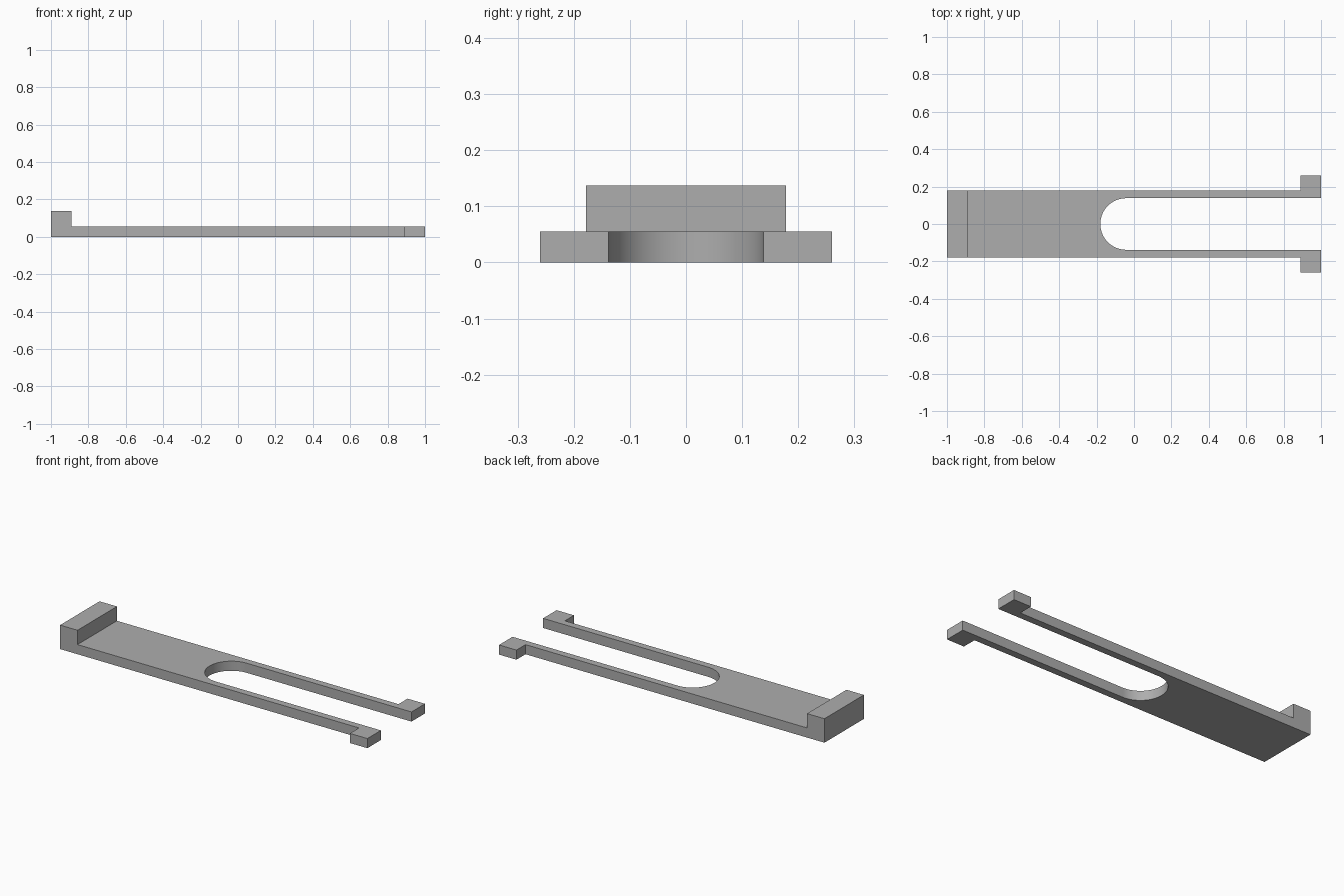
import bpy, bmesh, math

if "Cube" in bpy.data.objects:
    bpy.data.objects.remove(bpy.data.objects["Cube"], do_unlink=True)

THICK, STOP_TOP = 0.055, 0.137
STOP_X, HOOK_X = -0.89, 0.89
HALF, HOOK_HALF, SLOT = 0.178, 0.26, 0.138
ARC_X = -0.18 + SLOT
STEPS = 32

# Single grey plastic
grey = bpy.data.materials.new("grey")
grey.use_nodes = True
colour = (0.42, 0.42, 0.42, 1)
grey.diffuse_color = colour
grey.node_tree.nodes["Principled BSDF"].inputs["Base Color"].default_value = colour

# Half outline of the fork: outer edge, hook, then back along the slot
outer = [(STOP_X, HALF), (HOOK_X, HALF), (HOOK_X, HOOK_HALF), (1, HOOK_HALF), (1, SLOT)]
arc = [(ARC_X - SLOT * math.sin(math.pi * i / STEPS),
        SLOT * math.cos(math.pi * i / STEPS)) for i in range(STEPS + 1)]
outline = outer + arc + [(x, -y) for x, y in reversed(outer)]

bm = bmesh.new()
verts = [bm.verts.new((x, y, 0)) for x, y in outline]
fork = bm.faces.new(verts)
tail = [bm.verts.new((-1, y, 0)) for y in (-HALF, HALF)]
stop = bm.faces.new([verts[0], verts[-1]] + tail)


def raise_faces(faces, height, keep):
    """Extrude faces upward and return the new top faces."""
    geom = bmesh.ops.extrude_face_region(bm, geom=faces, use_keep_orig=keep)["geom"]
    bmesh.ops.translate(bm, vec=(0, 0, height),
                        verts=[g for g in geom if isinstance(g, bmesh.types.BMVert)])
    return [g for g in geom if isinstance(g, bmesh.types.BMFace)]


# Plate thickness, then the raised stop block at the tail
tops = raise_faces([fork, stop], THICK, True)
tail_top = min(tops, key=lambda f: f.calc_center_median().x)
raise_faces([tail_top], STOP_TOP - THICK, False)
for f in [f for f in bm.faces if not f.is_valid]:
    bm.faces.remove(f)

# Merge coplanar side and bottom faces
bmesh.ops.recalc_face_normals(bm, faces=bm.faces[:])
bmesh.ops.dissolve_limit(bm, angle_limit=math.radians(1),
                         verts=bm.verts[:], edges=bm.edges[:])
bmesh.ops.recalc_face_normals(bm, faces=bm.faces[:])

mesh = bpy.data.meshes.new("forked_clip")
bm.to_mesh(mesh)
bm.free()
mesh.materials.append(grey)
clip = bpy.data.objects.new("forked_clip", mesh)
bpy.context.collection.objects.link(clip)

# Smooth slot end, sharp corners elsewhere
bpy.ops.object.select_all(action="DESELECT")
clip.select_set(True)
bpy.context.view_layer.objects.active = clip
bpy.ops.object.shade_smooth_by_angle(angle=math.radians(30))
